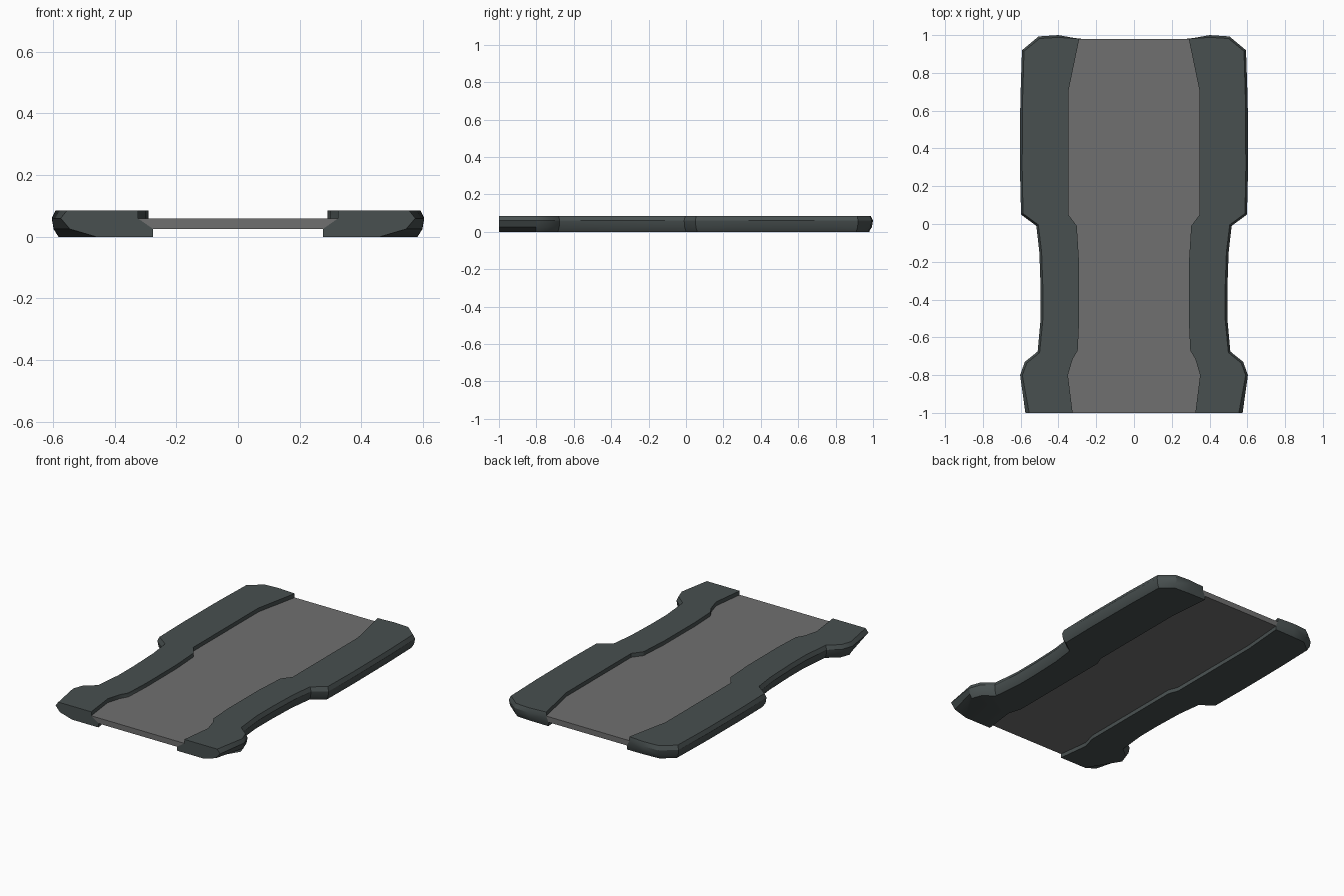
import bpy, bmesh, math
from mathutils import Vector

if "Cube" in bpy.data.objects:
    bpy.data.objects.remove(bpy.data.objects["Cube"])

# Plan outline of the right rail: outer edge front to back, inner edge back to front
OUTER = [(.575, -1), (.603, -.8), (.578, -.73), (.51, -.675), (.494, -.5),
         (.494, -.35), (.501, -.15), (.517, -.01), (.598, .05), (.604, .3),
         (.602, .65), (.593, .92), (.505, .993), (.4, 1.0)]
INNER = [(.29, .98), (.348, .70), (.348, .05), (.303, -.01), (.291, -.2),
         (.29, -.5), (.298, -.67), (.325, -.715), (.35, -.8), (.325, -1)]
# Layers: height, outer bevel inset, front corner x
LAYERS = [(0, .022, .46), (.025, .006, .545), (.06, 0, .575), (.085, .012, .555)]


def lip(x):
    # lower lip runs further in under the panel
    return max(x - .05, .275)


def offset(points, i, d):
    a, b = Vector(points[max(i - 1, 0)]), Vector(points[i])
    c = Vector(points[i + 1]) if i + 1 < len(points) else Vector(INNER[0])
    n = (b - a).normalized() + (c - b).normalized()
    n.normalize()
    return b + Vector((-n.y, n.x)) * d


def stack(name, rings, color):
    bm = bmesh.new()
    loops = [[bm.verts.new(p) for p in ring] for ring in rings]
    n = len(loops[0])
    for lo, hi in zip(loops, loops[1:]):
        for i in range(n):
            j = (i + 1) % n
            bm.faces.new((lo[i], lo[j], hi[j], hi[i]))
    bm.faces.new(loops[0][::-1])
    bm.faces.new(loops[-1])
    bmesh.ops.recalc_face_normals(bm, faces=bm.faces)
    me = bpy.data.meshes.new(name)
    bm.to_mesh(me)
    bm.free()
    ob = bpy.data.objects.new(name, me)
    bpy.context.collection.objects.link(ob)
    mat = bpy.data.materials.new(name + "_colour")
    mat.diffuse_color = color
    mat.use_nodes = True
    mat.node_tree.nodes["Principled BSDF"].inputs["Base Color"].default_value = mat.diffuse_color
    me.materials.append(mat)
    return ob


# Side rails with rounded outer edges, mirrored
rings = []
for z, inset, front_x in LAYERS:
    ring = [(front_x, -1, z)]
    for i in range(1, len(OUTER)):
        p = offset(OUTER, i, inset)
        ring.append((p.x, p.y, z))
    ring += [(x if z > .03 else lip(x), y, z) for x, y in INNER]
    rings.append(ring)
rail = stack("side_rails", rings, (.065, .08, .08, 1))
bpy.context.view_layer.objects.active = rail
rail.select_set(True)
bpy.ops.object.shade_smooth_by_angle(angle=math.radians(32))
mirror = rail.modifiers.new("mirror", 'MIRROR')
mirror.use_axis = (True, False, False)
mirror.use_mirror_merge = False

# Centre panel fitted between the rails
rings = []
for z, f in ((.025, lip), (.06, lambda x: x)):
    right = [(f(x), y, z) for x, y in INNER[::-1]]
    left = [(-f(x), y, z) for x, y in INNER]
    rings.append(right + left)
stack("centre_panel", rings, (.16, .16, .16, 1))
